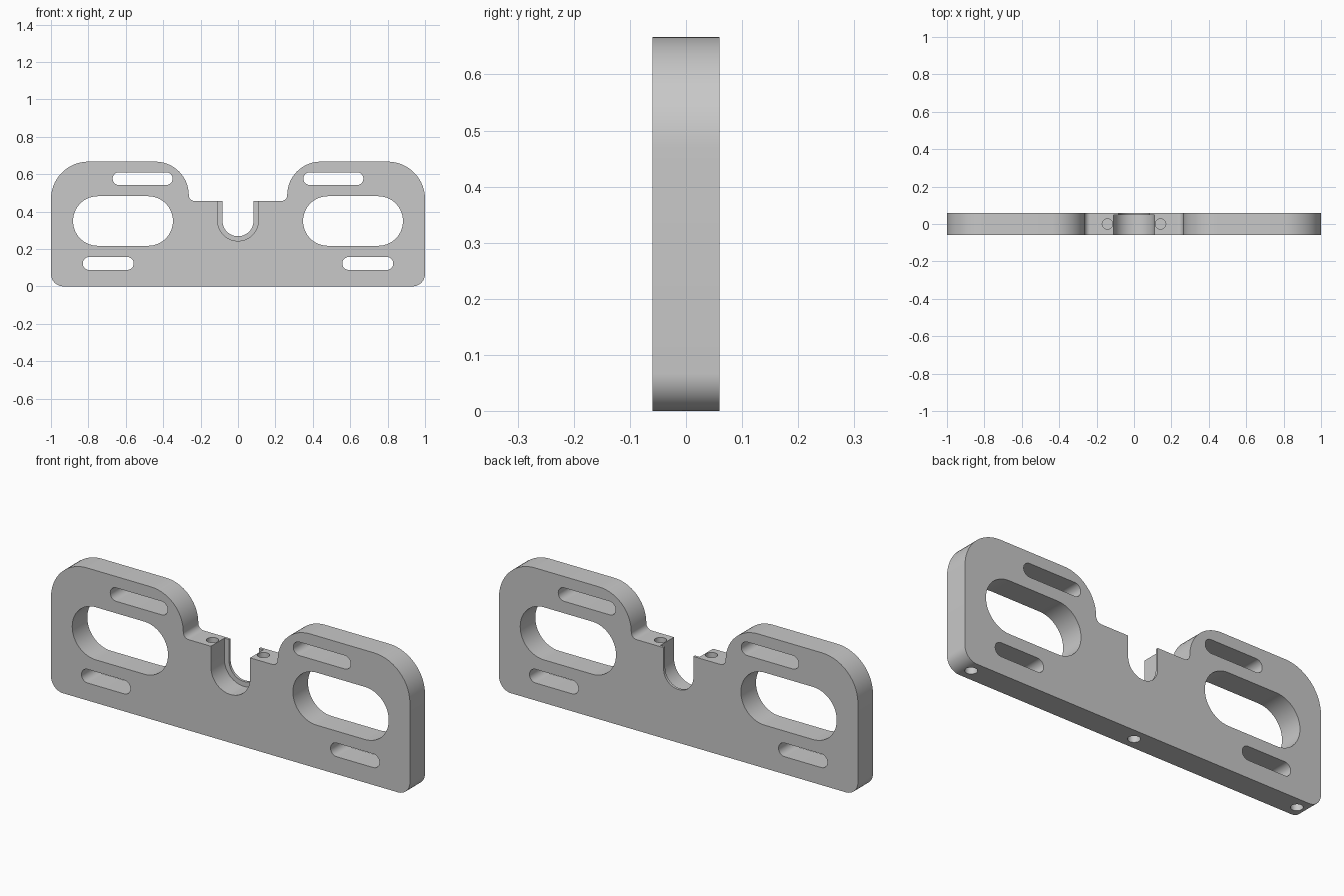
import bpy, bmesh, math
from mathutils import Vector, Matrix

cube = bpy.data.objects.get("Cube")
if cube:
    bpy.data.objects.remove(cube, do_unlink=True)

HALF = 0.06      # half thickness of the plate
SHELF = 0.457    # height of the lower middle edge
ARC = 14         # segments per rounded corner

grey = bpy.data.materials.new("plain grey")
grey.use_nodes = True
COLOUR = (0.58, 0.58, 0.58, 1)
grey.diffuse_color = COLOUR
grey.node_tree.nodes["Principled BSDF"].inputs["Base Color"].default_value = COLOUR


def fillet(corners):
    """Round each (x, z, radius) corner of a closed profile."""
    out = []
    for i, (x, z, r) in enumerate(corners):
        p = Vector((x, z))
        if r == 0:
            out.append(p)
            continue
        u = (Vector(corners[i - 1][:2]) - p).normalized()
        v = (Vector(corners[(i + 1) % len(corners)][:2]) - p).normalized()
        # all corners are square, so the centre lies at r along both sides
        centre = p + (u + v) * r
        for k in range(ARC + 1):
            a = k / ARC * math.pi / 2
            out.append(centre - v * r * math.cos(a) - u * r * math.sin(a))
    return out


def add_object(name, bm):
    bmesh.ops.recalc_face_normals(bm, faces=bm.faces)
    mesh = bpy.data.meshes.new(name)
    bm.to_mesh(mesh)
    bm.free()
    mesh.materials.append(grey)
    obj = bpy.data.objects.new(name, mesh)
    bpy.context.collection.objects.link(obj)
    return obj


def slab(name, corners, y0, y1):
    """Extrude a rounded profile along y."""
    bm = bmesh.new()
    verts = [bm.verts.new((p.x, y0, p.y)) for p in fillet(corners)]
    bmesh.ops.remove_doubles(bm, verts=verts, dist=1e-5)
    bm.faces.new([v for v in verts if v.is_valid])
    ext = bmesh.ops.extrude_face_region(bm, geom=bm.faces[:])
    moved = [g for g in ext["geom"] if isinstance(g, bmesh.types.BMVert)]
    bmesh.ops.translate(bm, verts=moved, vec=(0, y1 - y0, 0))
    return add_object(name, bm)


cutters = []


def cut_slot(x0, x1, z0, z1):
    """Round-ended slot through the plate, on both sides."""
    r = (z1 - z0) / 2 - 0.0005
    for a, b in ((x0, x1), (-x1, -x0)):
        cutters.append(slab("slot_cutter", [(a, z0, r), (b, z0, r), (b, z1, r), (a, z1, r)],
                            -0.1, 0.1))


def cut_channel(w, bottom, y0, y1):
    """U-shaped channel open at the top."""
    r = w - 0.0005
    cutters.append(slab("channel_cutter", [(-w, bottom, r), (w, bottom, r), (w, 0.6, 0), (-w, 0.6, 0)],
                        y0, y1))


def cut_hole(x, z, depth):
    """Vertical round hole centred on an edge at height z."""
    bm = bmesh.new()
    bmesh.ops.create_cone(bm, cap_ends=True, segments=32, radius1=0.028, radius2=0.028,
                          depth=2 * depth, matrix=Matrix.Translation((x, 0, z)))
    cutters.append(add_object("hole_cutter", bm))


# Plate outline: right half, then its mirror
half = [(1, 0, 0.067), (1, 0.667, 0.2), (0.263, 0.667, 0.179), (0.263, SHELF, 0.03)]
plate = slab("mounting_plate", half + [(-x, z, r) for x, z, r in reversed(half)], -HALF, HALF)

# Handle openings and small slots
cut_slot(0.348, 0.882, 0.217, 0.482)
cut_slot(0.35, 0.67, 0.542, 0.61)
cut_slot(0.558, 0.83, 0.088, 0.157)

# Stepped channel: wide in front, narrow lip at the back
cut_channel(0.109, 0.243, -0.1, 0.047)
cut_channel(0.083, 0.268, -0.05, 0.1)

# Screw holes
for x in (-0.142, 0.142):
    cut_hole(x, SHELF, 0.15)
for x in (-0.915, 0, 0.915):
    cut_hole(x, 0, 0.15)

for c in cutters:
    c.hide_render = True
    mod = plate.modifiers.new("cut", 'BOOLEAN')
    mod.operation = 'DIFFERENCE'
    mod.solver = 'EXACT'
    mod.object = c

# Bake the cuts and drop the cutters
bpy.context.view_layer.update()
baked = bpy.data.meshes.new_from_object(
    plate.evaluated_get(bpy.context.evaluated_depsgraph_get()))
plate.modifiers.clear()
plate.data = baked
baked.materials.clear()
baked.materials.append(grey)
for c in cutters:
    bpy.data.objects.remove(c, do_unlink=True)

bpy.ops.object.select_all(action='DESELECT')
plate.select_set(True)
bpy.context.view_layer.objects.active = plate
bpy.ops.object.shade_smooth_by_angle(angle=math.radians(30))
